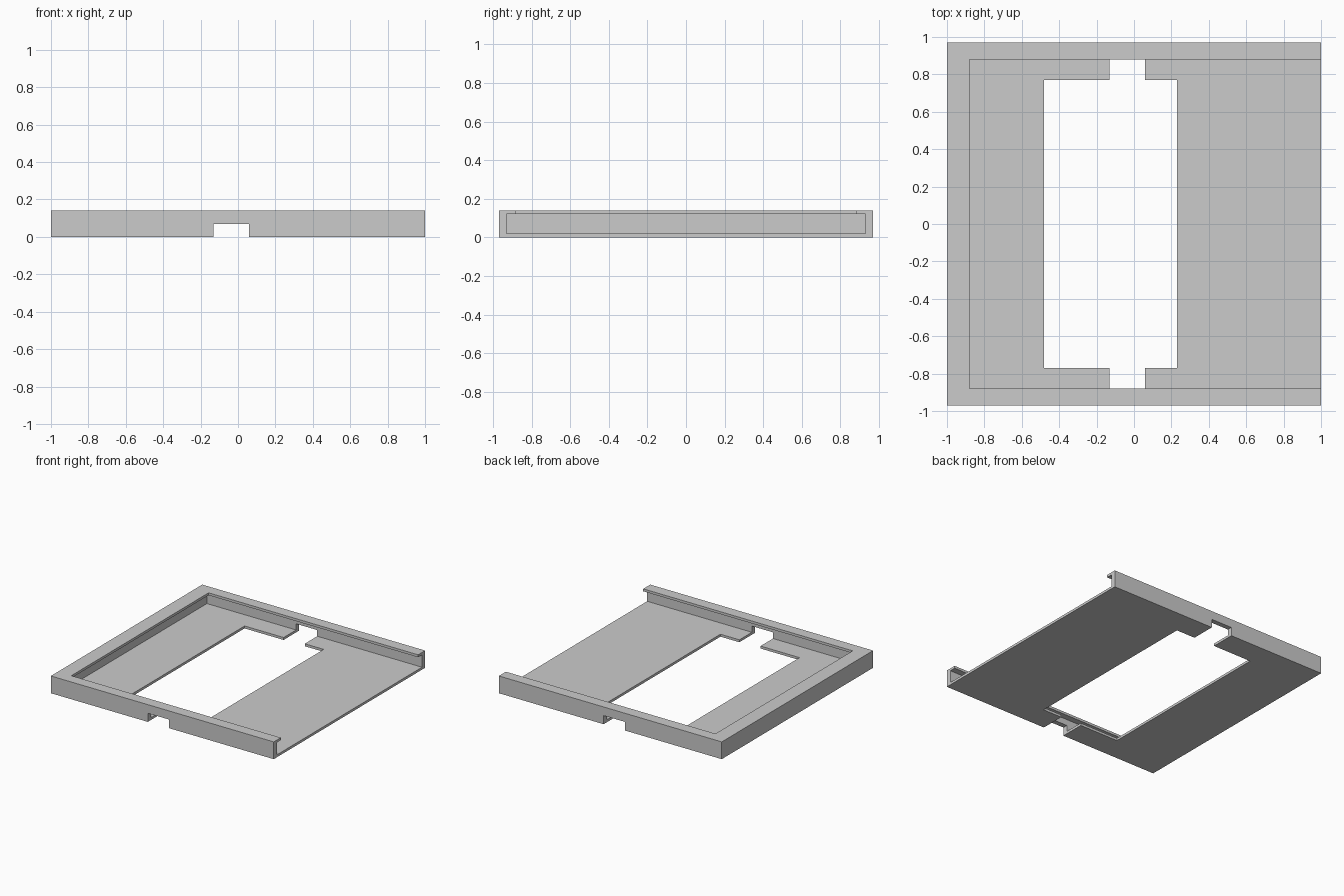
import bpy

default = bpy.data.objects.get("Cube")
if default:
    bpy.data.objects.remove(default, do_unlink=True)

grey = bpy.data.materials.new("plain grey")
grey.use_nodes = True
colour = (0.6, 0.6, 0.6, 1)
grey.diffuse_color = colour
grey.node_tree.nodes["Principled BSDF"].inputs["Base Color"].default_value = colour


def box(name, x, y, z):
    """Box from (min, max) ranges on each axis."""
    verts = [(a, b, c) for a in x for b in y for c in z]
    faces = [(0, 1, 3, 2), (4, 6, 7, 5), (0, 4, 5, 1),
             (2, 3, 7, 6), (0, 2, 6, 4), (1, 5, 7, 3)]
    mesh = bpy.data.meshes.new(name)
    mesh.from_pydata(verts, [], faces)
    mesh.materials.append(grey)
    obj = bpy.data.objects.new(name, mesh)
    bpy.context.collection.objects.link(obj)
    return obj


def cut(target, name, x, y, z):
    """Subtract a box from the target, then discard the cutter."""
    cutter = box(name, x, y, z)
    cutter.hide_render = True
    mod = target.modifiers.new(name, 'BOOLEAN')
    mod.operation = 'DIFFERENCE'
    mod.solver = 'EXACT'
    mod.object = cutter
    bpy.context.view_layer.objects.active = target
    bpy.ops.object.modifier_apply(modifier=name)
    bpy.data.objects.remove(cutter, do_unlink=True)


depth, height, sheet = 0.97, 0.14, 0.02
cavity_y, lip_y = 0.93, 0.88

# Solid slab hollowed into a tray with an overhanging lip, open on one side
tray = box("tray", (-1, 1), (-depth, depth), (0, height))
cut(tray, "cavity", (-0.93, 1.2), (-cavity_y, cavity_y), (sheet, height - sheet))
cut(tray, "lip_opening", (-0.88, 1.2), (-lip_y, lip_y), (0.08, 0.3))

# Floor window and the notches through the front and back walls
cut(tray, "window", (-0.48, 0.23), (-0.77, 0.77), (-0.1, 0.05))
cut(tray, "notch", (-0.13, 0.06), (-1.2, 1.2), (-0.1, 0.07))

# Flush plate let into the underside
plate = ((0.42, 0.82), (-0.19, 0.19))
cut(tray, "plate_recess", *plate, (-0.1, 0.004))
box("underside_plate", *plate, (0, 0.004))
